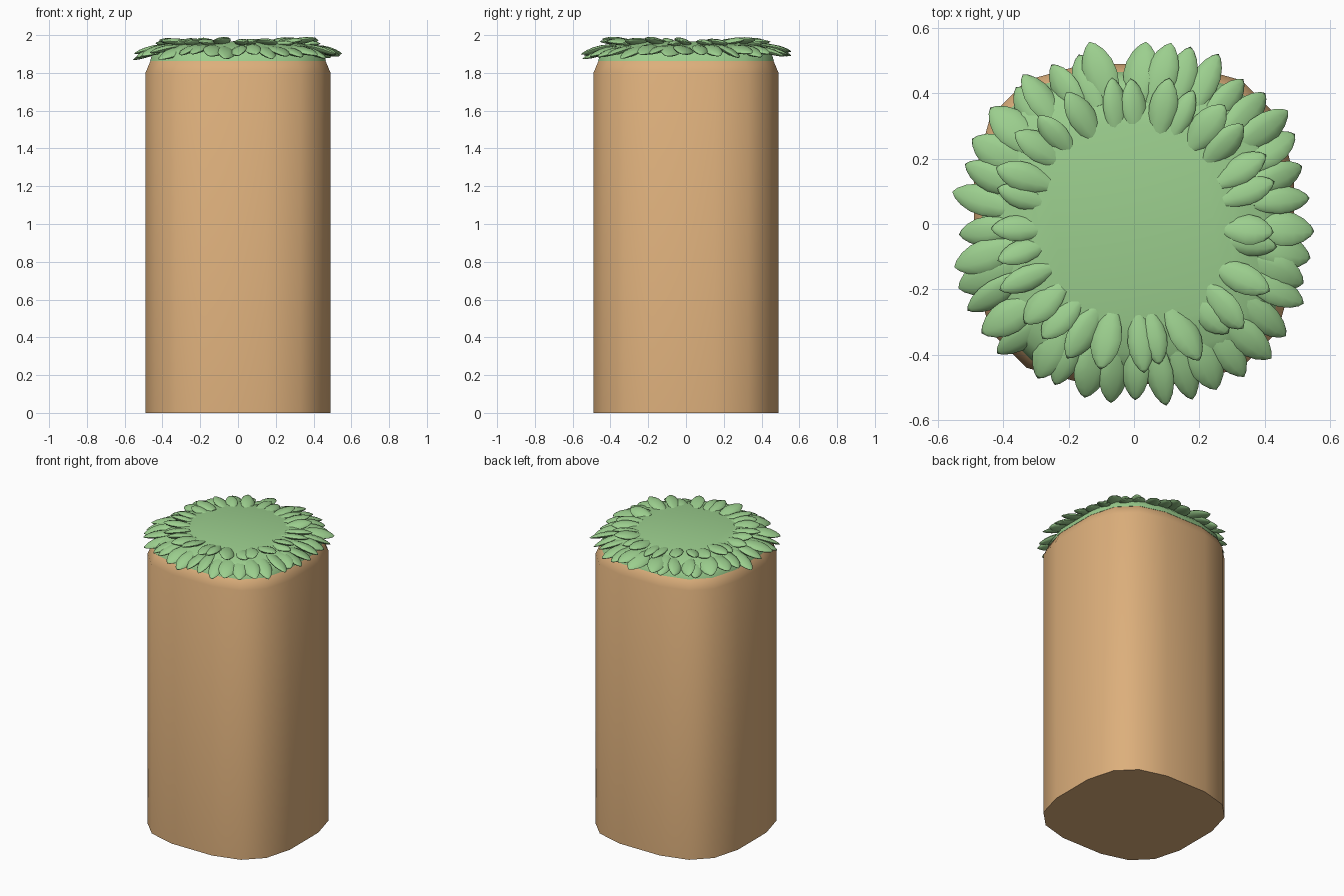
import bpy, bmesh, math, random
from mathutils import Vector, Matrix

if "Cube" in bpy.data.objects:
    bpy.data.objects.remove(bpy.data.objects["Cube"])

random.seed(4)


def material(name, color):
    m = bpy.data.materials.new(name)
    m.diffuse_color = color
    m.use_nodes = True
    m.node_tree.nodes["Principled BSDF"].inputs["Base Color"].default_value = m.diffuse_color
    return m


BARK = material("bark", (0.72, 0.43, 0.20, 1))
LEAF = material("leaf_green", (0.33, 0.62, 0.27, 1))

# rounded-square section: one quarter, turned four times
QUARTER = [(0.49, -0.15), (0.49, 0.15), (0.44, 0.33), (0.33, 0.44)]
SECTION = []
for k in range(4):
    rot = Matrix.Rotation(k * math.pi / 2, 2)
    SECTION += [rot @ Vector(p) for p in QUARTER]


def finish(name, bm, mat, angle):
    bmesh.ops.recalc_face_normals(bm, faces=bm.faces[:])
    me = bpy.data.meshes.new(name)
    bm.to_mesh(me)
    bm.free()
    ob = bpy.data.objects.new(name, me)
    bpy.context.collection.objects.link(ob)
    me.materials.append(mat)
    bpy.ops.object.select_all(action='DESELECT')
    ob.select_set(True)
    bpy.context.view_layer.objects.active = ob
    bpy.ops.object.shade_smooth_by_angle(angle=math.radians(angle))
    return ob


def bridge(bm, rings):
    for a, b in zip(rings, rings[1:]):
        n = len(a)
        for i in range(n):
            bm.faces.new((a[i], a[(i + 1) % n], b[(i + 1) % n], b[i]))


def column(name, levels, mat):
    """Stack scaled copies of the section: levels are (scale, z)."""
    bm = bmesh.new()
    rings = [[bm.verts.new((p.x * s, p.y * s, z)) for p in SECTION] for s, z in levels]
    bridge(bm, rings)
    bm.faces.new(rings[0])
    bm.faces.new(rings[-1])
    return finish(name, bm, mat, 40)


def add_leaf(bm, matrix, length, width, thick, bend):
    """Pointed, padded leaf along +x, drooping by bend at the tip."""
    rows = [(0.0, 0.5), (0.2, 0.82), (0.45, 1.0), (0.65, 0.92), (0.82, 0.66), (0.94, 0.32)]
    rings = []
    for t, w in rows:
        ring = []
        for i in range(10):
            a = math.tau * i / 10
            p = Vector((t * length, math.cos(a) * w * width / 2,
                        math.sin(a) * w * thick / 2 - bend * t * t))
            ring.append(bm.verts.new(matrix @ p))
        rings.append(ring)
    bridge(bm, rings)
    bm.faces.new(rings[0])
    tip = bm.verts.new(matrix @ Vector((length, 0, -bend)))
    last = rings[-1]
    for i in range(10):
        bm.faces.new((last[i], last[(i + 1) % 10], tip))


def leaf_ring(name, count, r0, z0, length, width, pitch, bend):
    bm = bmesh.new()
    for i in range(count):
        a = math.tau * (i + random.uniform(-0.25, 0.25)) / count
        r = r0 * (1 + 0.05 * math.sin(2 * a) ** 2)
        m = (Matrix.Translation((r * math.cos(a), r * math.sin(a), z0 + random.uniform(-.006, .006)))
             @ Matrix.Rotation(a + random.uniform(-0.16, 0.16), 4, 'Z')
             @ Matrix.Rotation(pitch + random.uniform(-0.1, 0.1), 4, 'Y')
             @ Matrix.Rotation(random.uniform(-0.3, 0.3), 4, 'X'))
        add_leaf(bm, m, length * random.uniform(0.9, 1.08),
                 width * random.uniform(0.85, 1.15), 0.034, bend)
    return finish(name, bm, LEAF, 60)


# trunk with a bevelled top
column("trunk", [(1, 0), (1, 1.80), (0.94, 1.87), (0.85, 1.90)], BARK)

# green cap sitting on the bevel
column("leaf_cap", [(0.85, 1.85), (0.95, 1.862), (0.93, 1.895), (0.88, 1.922), (0.80, 1.94),
                    (0.70, 1.955), (0.62, 1.965)], LEAF)

# two overlapping rings of leaves
leaf_ring("lower_leaves", 40, 0.37, 1.938, 0.19, 0.098, 0.14, 0.02)
leaf_ring("upper_leaves", 28, 0.28, 1.955, 0.165, 0.085, -0.12, 0.008)
